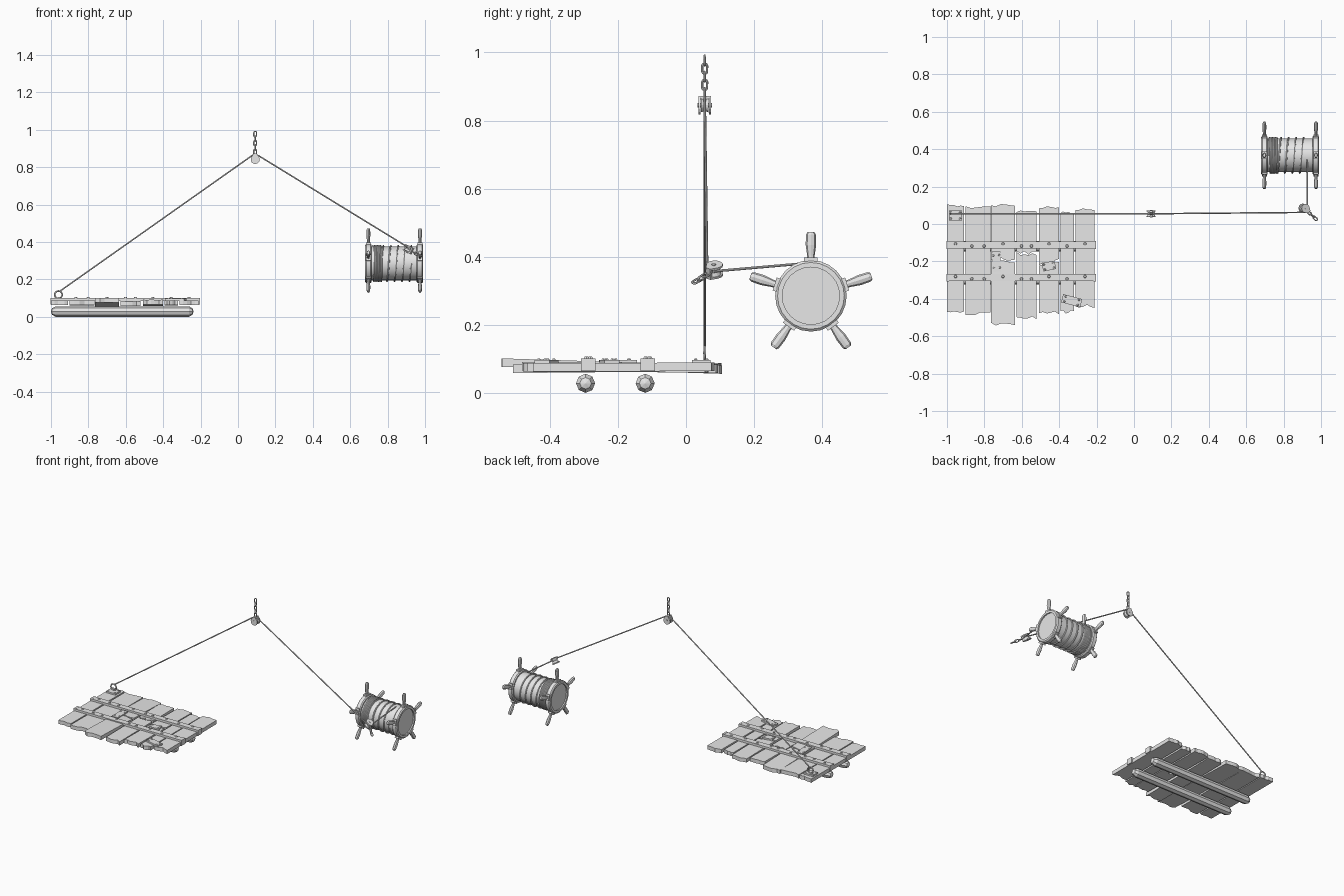
import bpy, bmesh, math, random
from mathutils import Matrix, Vector

if "Cube" in bpy.data.objects:
    bpy.data.objects.remove(bpy.data.objects["Cube"])

random.seed(4)
grey = bpy.data.materials.new("plain_grey")
grey.diffuse_color = (0.8, 0.8, 0.8, 1)
grey.use_nodes = True
grey.node_tree.nodes["Principled BSDF"].inputs["Base Color"].default_value = grey.diffuse_color


def finish(name, bm, matrix=None, smooth=False):
    if matrix is not None:
        bm.transform(matrix)
    bmesh.ops.recalc_face_normals(bm, faces=bm.faces[:])
    me = bpy.data.meshes.new(name)
    bm.to_mesh(me)
    bm.free()
    ob = bpy.data.objects.new(name, me)
    bpy.context.collection.objects.link(ob)
    me.materials.append(grey)
    if smooth:
        bpy.ops.object.select_all(action='DESELECT')
        ob.select_set(True)
        bpy.context.view_layer.objects.active = ob
        bpy.ops.object.shade_smooth_by_angle(angle=math.radians(35))
    return ob


def lathe(name, profile, matrix, sides, smooth=False):
    """Revolve (radius, height) points about local z."""
    bm = bmesh.new()
    vs = [bm.verts.new((r, 0, h)) for r, h in profile]
    es = [bm.edges.new(p) for p in zip(vs, vs[1:])]
    bmesh.ops.spin(bm, geom=vs + es, cent=(0, 0, 0), axis=(0, 0, 1),
                   angle=math.tau, steps=sides, use_duplicate=False)
    bmesh.ops.remove_doubles(bm, verts=bm.verts[:], dist=1e-5)
    return finish(name, bm, matrix, smooth)


def box(name, center, size, rot=0):
    bm = bmesh.new()
    bmesh.ops.create_cube(bm, size=1)
    return finish(name, bm, Matrix.Translation(center) @ Matrix.Rotation(rot, 4, 'Z')
                  @ Matrix.Diagonal((*size, 1)))


def tube(name, pts, radius, sides=8, closed=False, matrix=None):
    """Sweep a round section along a path."""
    bm = bmesh.new()
    pts = [Vector(p) for p in pts]
    n = len(pts)
    rings, normal = [], None
    for i, p in enumerate(pts):
        a = pts[i - 1] if closed or i else p
        b = pts[(i + 1) % n] if closed or i < n - 1 else p
        t = (b - a).normalized()
        if normal is None:
            normal = t.orthogonal()
        normal = (normal - t * normal.dot(t)).normalized()
        side = t.cross(normal)
        rings.append([bm.verts.new(p + radius * (normal * math.cos(k * math.tau / sides)
                      + side * math.sin(k * math.tau / sides))) for k in range(sides)])
    for i in range(n if closed else n - 1):
        r, s = rings[i], rings[(i + 1) % n]
        for k in range(sides):
            m = (k + 1) % sides
            bm.faces.new((r[k], r[m], s[m], s[k]))
    if not closed:
        bm.faces.new(rings[0])
        bm.faces.new(rings[-1])
    return finish(name, bm, matrix, True)


def prism(name, outline, height):
    """Outline points (x, y) with a base z from height(y), plank thick."""
    bm = bmesh.new()
    f = bm.faces.new([bm.verts.new((x, y, height(y))) for x, y in outline])
    up = bmesh.ops.extrude_face_region(bm, geom=[f])
    bmesh.ops.translate(bm, vec=(0, 0, 0.025),
                        verts=[g for g in up['geom'] if isinstance(g, bmesh.types.BMVert)])
    return finish(name, bm)


# Ragged planks: x0, x1, front y, back y, front z, back z, crack y (or None)
planks = [(-1.0, -.908, -.465, .098, .062, .062, None),
          (-.9, -.768, -.48, .09, .062, .06, None),
          (-.764, -.637, -.535, .1, .076, .056, -.205),
          (-.628, -.522, -.50, .07, .058, .064, -.16),
          (-.508, -.402, -.475, .09, .066, .058, -.215),
          (-.394, -.322, -.47, .06, .062, .06, None),
          (-.314, -.21, -.44, .08, .062, .064, None)]
for i, (x0, x1, y0, y1, z0, z1, crack) in enumerate(planks):
    def ragged(y, amount):
        return [(x0 + (x1 - x0) * k / 5, y + random.uniform(-amount, amount)) for k in range(6)]
    def height(y, y0=y0, y1=y1, z0=z0, z1=z1):
        return z0 + (z1 - z0) * (y - y0) / (y1 - y0)
    front, back = ragged(y0, .009), ragged(y1, .007)
    if crack is None:
        prism(f"plank_{i}", front + back[::-1], height)
    else:
        split = ragged(crack, .012)
        upper = [(x, y + .003 + .014 * (k % 3) / 2) for k, (x, y) in enumerate(split)]
        prism(f"plank_{i}_front", front + split[::-1], height)
        prism(f"plank_{i}_back", upper + back[::-1], height)

# Cross straps with folded ends and nails, and the logs below
ALONG_X = Matrix.Rotation(math.pi / 2, 4, 'Y')
nail = [(0, .006), (.006, .006), (.009, 0), (0, 0)]
for j, (sy, ly) in enumerate([(-.287, -.295), (-.112, -.12)]):
    box(f"strap_{j}", (-.598, sy, .093), (.785, .038, .015))
    for sx in (-.996, -.21):
        box("strap_end", (sx, sy, .083), (.014, .042, .037))
    for i, p in enumerate(planks):
        for f in ((.25, .75) if i in (1, 3) else (.5,)):
            lathe("strap_nail", nail, Matrix.Translation(
                (p[0] + (p[1] - p[0]) * f, sy + .006 * (-1) ** i, .1)), 6)
    lathe(f"log_{j}", [(0, -1), (.017, -.995), (.028, -.975), (.028, -.262), (.017, -.243), (0, -.238)],
          Matrix.Translation((0, ly, .028)) @ ALONG_X, 8)

# Patch boards over cracks
for x, y, w, d, rot in [(-.735, -.2, .045, .11, .05), (-.455, -.225, .07, .045, .2),
                        (-.333, -.41, .105, .045, -.25), (-.955, .045, .07, .055, 0)]:
    box("patch", (x, y, .09), (w, d, .014), rot)
    for s, t in ((-.35, -.3), (.35, .3), (-.35, .3), (.35, -.3)):
        off = Matrix.Rotation(rot, 4, 'Z') @ Vector((w * s, d * t, 0))
        lathe("patch_nail", nail, Matrix.Translation(Vector((x, y, .096)) + off)
              @ Matrix.Scale(.7, 4), 6)

# Lifting ring
tube("lifting_ring", [(-.96 + .02 * math.cos(a), .055, .118 + .02 * math.sin(a))
                      for a in [k * math.tau / 16 for k in range(16)]], .0045, 6, True)


# Pulley block hung on a chain, chain along local z
def pulley(name, matrix, links, scale):
    matrix = matrix @ Matrix.Scale(scale, 4)
    flat = Matrix.Rotation(math.pi / 2, 4, 'X')
    for s in (-1, 1):
        bm = bmesh.new()
        pts = [(.024 * math.cos(a), s * .012, .024 * math.sin(a) - .004)
               for a in [math.radians(150 + k * 24) for k in range(11)]]
        pts += [(.008, s * .012, .027), (-.008, s * .012, .027)]
        f = bm.faces.new([bm.verts.new(p) for p in pts])
        ext = bmesh.ops.extrude_face_region(bm, geom=[f])
        bmesh.ops.translate(bm, vec=(0, s * .006, 0),
                            verts=[g for g in ext['geom'] if isinstance(g, bmesh.types.BMVert)])
        finish(f"{name}_cheek", bm, matrix)
    lathe(f"{name}_sheave", [(0, -.011), (.021, -.011), (.016, 0), (.021, .011), (0, .011)],
          matrix @ flat, 16)
    lathe(f"{name}_axle", [(0, -.021), (.006, -.021), (.006, .021), (0, .021)], matrix @ flat, 8)
    bm = bmesh.new()
    bmesh.ops.create_cube(bm, size=1)
    finish(f"{name}_spacer", bm, matrix @ Matrix.Translation((0, 0, .022)) @ Matrix.Diagonal((.014, .03, .009, 1)))
    for k in range(links):
        loop = [(.0075 * math.cos(a), 0, .0075 * math.sin(a) + (.0075 if math.sin(a) > 0 else -.0075))
                for a in [math.radians(15 + 30 * n) for n in range(12)]]
        tube(f"{name}_link", loop, .0033, 6, True, matrix @ Matrix.Translation((0, 0, .036 + .0238 * k))
             @ Matrix.Rotation(math.pi / 2 * (k % 2), 4, 'Z'))


pulley("top_pulley", Matrix.Translation((.092, .055, .845)), 5, 1)
zax = Vector((.68, -.62, -.38)).normalized()
yax = Vector((-.515, .069, -.857))
yax = (yax - zax * yax.dot(zax)).normalized()
frame = Matrix((yax.cross(zax), yax, zax)).transposed().to_4x4()
pulley("side_pulley", Matrix.Translation((.912, .082, .36)) @ frame, 3, 1)

# Ropes
tube("hoist_rope", [(-.955, .055, .135), (.075, .055, .862), (.092, .055, .868), (.109, .055, .862),
                    (.905, .062, .374), (.922, .068, .362), (.927, .08, .357), (.927, .345, .38)], .0038)

# Spool: barrel, rims, handles and wound rope
SX, SY, SZ = .835, .367, .285
spool = Matrix.Translation((SX, SY, SZ)) @ ALONG_X
lathe("spool_barrel", [(0, -.145), (.09, -.145), (.09, .145), (0, .145)], spool, 32, True)
for s in (-1, 1):
    lathe("spool_rim", [(0, s * .147), (.084, s * .147), (.084, s * .155), (.098, s * .155),
                        (.105, s * .149), (.105, s * .126), (.099, s * .12), (.0, s * .12)],
          spool, 24, True)
    for k in range(5):
        radial = (Matrix.Translation((SX + s * .138, SY, SZ))
                  @ Matrix.Rotation(k * math.tau / 5, 4, 'X'))
        lathe("spool_handle", [(0, .095), (.011, .095), (.011, .118), (.0155, .15),
                               (.0145, .18), (.01, .187), (0, .187)],
              radial @ Matrix.Diagonal((.68, 1, 1, 1)), 8)
        bm = bmesh.new()
        bmesh.ops.create_cube(bm, size=1)
        finish("handle_socket", bm, radial @ Matrix.Translation((0, 0, .102))
               @ Matrix.Diagonal((.026, .04, .02, 1)))
wound, x, ang = [], .722, 0
while x < .927:
    wound.append((x, SY + .0945 * math.sin(ang), SZ + .0945 * math.cos(ang)))
    ang += math.tau / 24
    x += (.008 if x < .768 else .04) / 24
tube("wound_rope", wound, .0045, 6)
